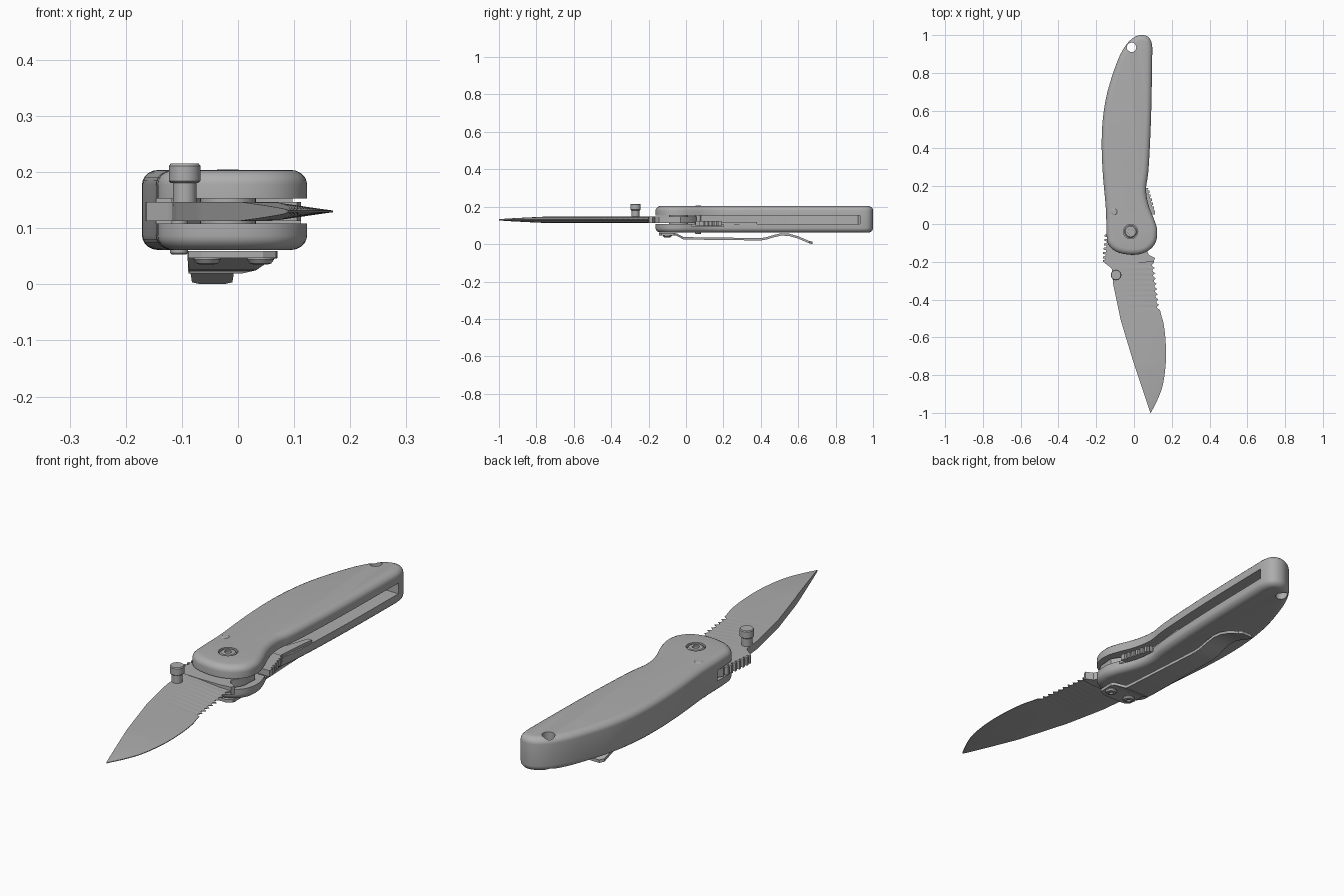
import bpy, bmesh, math
from mathutils import Vector

if "Cube" in bpy.data.objects:
    bpy.data.objects.remove(bpy.data.objects["Cube"])

steel = bpy.data.materials.new("satin_grey")
steel.diffuse_color = (0.42, 0.42, 0.42, 1)
steel.use_nodes = True
steel.node_tree.nodes["Principled BSDF"].inputs["Base Color"].default_value = steel.diffuse_color


def loft(name, rings, angle=30):
    """Skin a list of equal-length vertex rings and cap both ends."""
    bm = bmesh.new()
    vs = [[bm.verts.new(p) for p in r] for r in rings]
    n = len(rings[0])
    for a, b in zip(vs, vs[1:]):
        for i in range(n):
            j = (i + 1) % n
            bm.faces.new((a[i], a[j], b[j], b[i]))
    bm.faces.new(vs[0][::-1])
    bm.faces.new(vs[-1])
    bmesh.ops.recalc_face_normals(bm, faces=bm.faces)
    me = bpy.data.meshes.new(name)
    bm.to_mesh(me)
    bm.free()
    me.materials.append(steel)
    ob = bpy.data.objects.new(name, me)
    bpy.context.collection.objects.link(ob)
    smooth(ob, angle)
    return ob


def smooth(ob, angle=30):
    bpy.ops.object.select_all(action='DESELECT')
    ob.select_set(True)
    bpy.context.view_layer.objects.active = ob
    bpy.ops.object.shade_smooth_by_angle(angle=math.radians(angle))


def prism(name, pts, z0, z1):
    return loft(name, [[(x, y, z) for x, y in pts] for z in (z0, z1)])


def lathe(name, x, y, profile, n=28):
    return loft(name, [[(x + r * math.cos(2 * math.pi * i / n),
                         y + r * math.sin(2 * math.pi * i / n), z) for i in range(n)]
                       for r, z in profile])


def spline(pts, steps, closed):
    """Catmull-Rom curve through 2D points."""
    P = [Vector(p) for p in pts]
    n = len(P)
    get = (lambda i: P[i % n]) if closed else (lambda i: P[max(0, min(n - 1, i))])
    out = []
    for i in range(n if closed else n - 1):
        a, b, c, d = (get(i + k) for k in (-1, 0, 1, 2))
        for s in range(steps):
            t = s / steps
            out.append(0.5 * (2 * b + (c - a) * t + (2 * a - 5 * b + 4 * c - d) * t * t
                              + (3 * b - a - 3 * c + d) * t ** 3))
    return out if closed else out + [P[-1]]


def lookup(curve, y):
    """x on a curve whose y runs downwards."""
    for a, b in zip(curve, curve[1:]):
        if b.y <= y <= a.y:
            return a.x + (b.x - a.x) * (a.y - y) / max(1e-9, a.y - b.y)
    return curve[-1].x if y < curve[-1].y else curve[0].x


# Handle: rounded slab from the top outline
spine_side = [(-.135, -.11), (-.145, -.05), (-.149, .08), (-.165, .265), (-.171, .42),
              (-.165, .555), (-.143, .69), (-.10, .83), (-.063, .915), (-.02, .973)]
belly_side = [(.03, 1.0), (.075, .99), (.095, .95), (.096, .86), (.09, .555), (.077, .29),
              (.064, .185), (.077, .10), (.11, .015), (.123, -.04), (.113, -.10),
              (.07, -.145), (0, -.163), (-.085, -.15)]
outline = spline(spine_side + belly_side, 5, True)
count = len(outline)
normals = []
for i in range(count):
    t = (outline[(i + 1) % count] - outline[i - 1]).normalized()
    normals.append(Vector((t.y, -t.x)))      # inward for a clockwise outline
Z0, Z1, R, H = .061, .204, .030, .026


def inset_ring(d, z):
    return [(p.x + n.x * d, p.y + n.y * d, z) for p, n in zip(outline, normals)]


arc = [math.radians(a) for a in (90, 70, 50, 30, 15, 0)]
rings = [inset_ring(R * (1 - math.cos(a)), Z0 + H * (1 - math.sin(a))) for a in arc]
rings += [inset_ring(R * (1 - math.cos(a)), Z1 - H * (1 - math.sin(a))) for a in arc[::-1]]
handle = loft("handle", rings)

# Cutters: blade slot, lock tab relief, lanyard hole, pivot recess
inner_spine = [(x + .035, y) for x, y in spine_side[3:8]]
slot = [(.3, .93), (.3, -.3), (-.3, -.3), (-.3, 0), (-.118, 0)] + inner_spine + [(-.03, .93)]
cutters = [
    prism("slot_cutter", slot, .108, .153),
    prism("tab_relief_cutter", [(.04, .03), (.2, .03), (.2, .2), (.04, .2)], .094, .12),
    lathe("lanyard_cutter", -.013, .935, [(.025, 0), (.025, .3)]),
    lathe("pivot_cutter", -.018, -.04, [(.038, .192), (.038, .3)]),
]
for c in cutters:
    m = handle.modifiers.new(c.name, 'BOOLEAN')
    m.operation, m.solver, m.object = 'DIFFERENCE', 'EXACT', c
    bpy.context.view_layer.objects.active = handle
    bpy.ops.object.modifier_apply(modifier=m.name)
    bpy.data.objects.remove(c)
smooth(handle)

# Blade: lofted hollow wedge with a serrated rear edge
spine = [Vector(p) for p in [(-.165, -.19), (-.163, -.2), (-.118, -.235), (-.11, -.32),
                             (-.07, -.51), (-.005, -.725), (.087, -1.0)]]
edge = spline([(.105, -.19), (.118, -.30), (.137, -.45), (.157, -.53), (.168, -.63),
               (.168, -.74), (.153, -.85), (.127, -.925), (.089, -1.0)], 6, False)
serr_a, serr_b, teeth = -.205, -.455, 9
ys = [-.19, -.2] + [serr_a + (serr_b - serr_a) * i / (teeth * 6) for i in range(teeth * 6 + 1)]
ys += [serr_b - (1 + serr_b) * i / 36 for i in range(1, 37)]
ZB = .130
sections = []
for y in ys:
    s, e = lookup(spine, y), lookup(edge, y)
    if serr_b <= y <= serr_a:
        e -= .014 * abs(math.sin(math.pi * teeth * (y - serr_a) / (serr_b - serr_a)))
    h = .003 + .014 * min(1, (y + 1) / .25) ** .8
    g = s + .42 * (lookup(edge, y) - s)
    sections.append([(s, y, ZB + h), (g, y, ZB + h * .92), (e, y, ZB + .0015),
                     (e, y, ZB - .0015), (g, y, ZB - h * .92), (s, y, ZB - h)])
loft("blade", sections, 20)

# Tang with thumb grooves on the spine
tang = [(-.10, .05), (-.146, -.04)]
for i in range(6):
    y = -.055 - .023 * i
    x = -.155 - .002 * i
    tang += [(x + .014, y), (x, y - .002), (x, y - .012), (x + .014, y - .014)]
tang += [(-.165, -.196), (-.06, -.203), (.06, -.203), (.105, -.197), (.112, -.18), (.08, -.165),
         (.07, -.145), (.095, -.10), (.10, -.03), (.06, .03), (0, .06)]
prism("blade_tang", tang, .113, .147)

# Thumb stud
lathe("thumb_stud", -.095, -.27, [(.021, .14), (.021, .181), (.025, .181), (.028, .184),
                                  (.028, .211), (.025, .215)])

# Pivot: spacer barrel and socket screw head
lathe("pivot_barrel", -.018, -.04, [(.05, .10), (.05, .16)])
lathe("pivot_screw", -.018, -.04, [(.033, .185), (.033, .198), (.028, .203), (.017, .2045),
                                   (.014, .204), (.014, .196)])

# Stop pin through both scales
lathe("stop_pin", -.105, .065, [(.013, .053), (.016, .056), (.016, .204), (.013, .206)])

# Liner lock spring with toothed release tab
prism("lock_spring", [(.06, .20), (.078, .38), (.06, .38), (.0, .2), (-.05, .06), (.06, .05)],
      .106, .119)
tab = [(.03, .19), (.03, .05), (.112, .05)]
for i in range(6):
    y = .06 + .021 * i
    x = .112 - .006 * i
    tab += [(x, y), (x, y + .012), (x - .01, y + .012), (x - .01, y + .019)]
tab += [(.076, .19)]
prism("lock_release_tab", tab, .098, .124)

# Pocket clip: (y, z, centre x, half width)
path = [(-.145, .052, -.01, .055), (-.13, .052, -.01, .078), (-.065, .052, -.01, .08),
        (-.05, .050, -.015, .075), (-.015, .031, -.027, .06), (.0, .030, -.028, .058),
        (.40, .025, -.04, .048), (.43, .030, -.042, .047), (.47, .042, -.043, .045),
        (.51, .051, -.044, .043), (.55, .049, -.045, .042), (.60, .035, -.046, .04),
        (.66, .009, -.046, .036), (.675, .006, -.046, .022)]
T = .0055
loft("pocket_clip", [[(c - w, y, z - T), (c + w, y, z - T), (c + w, y, z + T * 1.3),
                      (c - w, y, z + T * 1.3)] for y, z, c, w in path], 25)

# Clip screws
for i, (x, y) in enumerate([(-.055, -.10), (.04, -.10)]):
    lathe("clip_screw_%d" % (i + 1), x, y,
          [(.024, .055), (.024, .044), (.019, .037), (.011, .035), (.009, .036), (.009, .043)])
